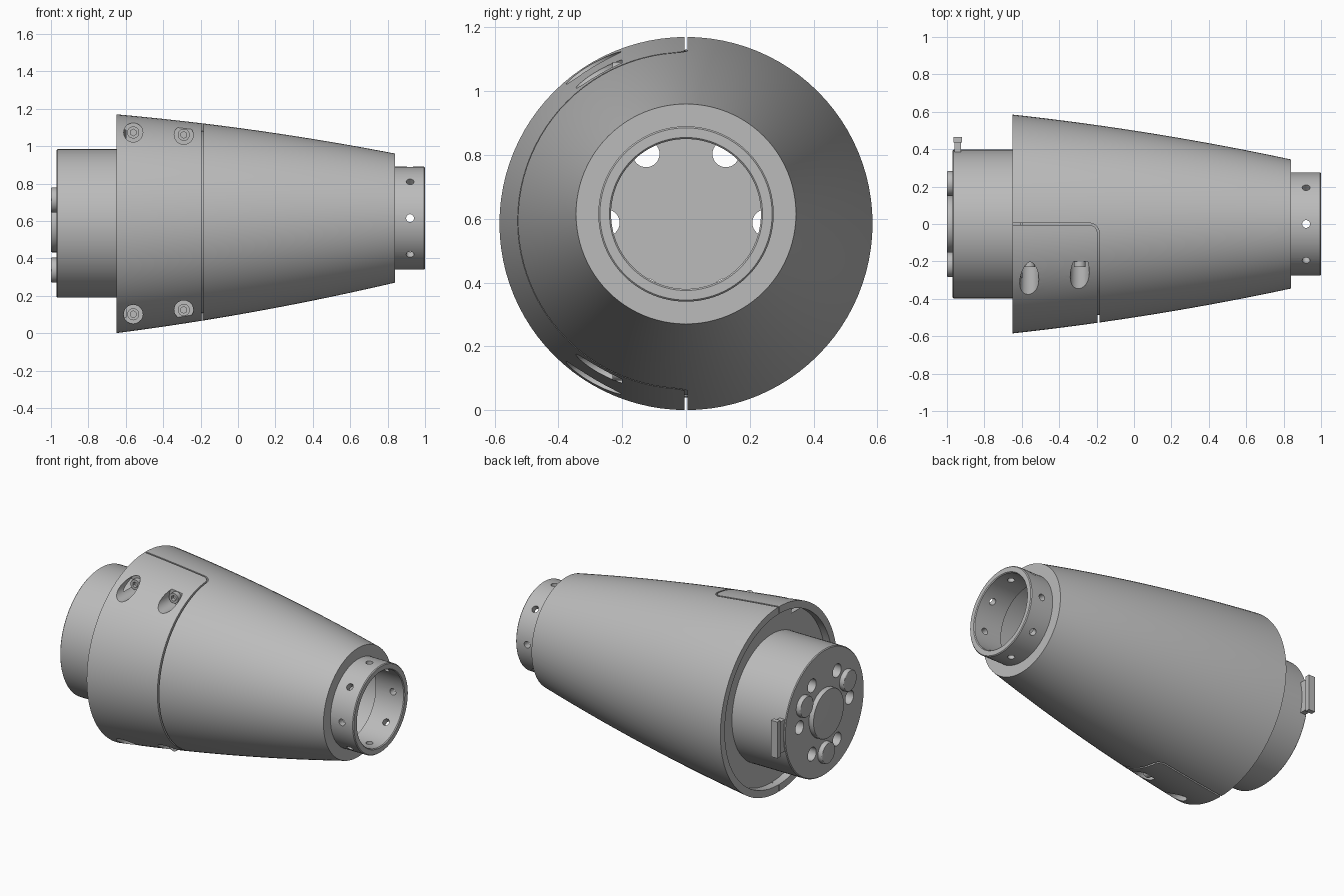
import bpy, bmesh, math
from mathutils import Matrix, Vector

cube = bpy.data.objects.get("Cube")
if cube:
    bpy.data.objects.remove(cube, do_unlink=True)

grey = bpy.data.materials.new("metal_grey")
grey.use_nodes = True
grey.diffuse_color = (0.5, 0.5, 0.5, 1)
grey.node_tree.nodes["Principled BSDF"].inputs["Base Color"].default_value = (0.5, 0.5, 0.5, 1)

REAR, NOSE = -0.65, 0.84
PLUG_Z, TUBE_Z = 0.587, 0.615


def finish(bm, name):
    bmesh.ops.recalc_face_normals(bm, faces=bm.faces)
    mesh = bpy.data.meshes.new(name)
    bm.to_mesh(mesh)
    bm.free()
    mesh.materials.append(grey)
    obj = bpy.data.objects.new(name, mesh)
    bpy.context.collection.objects.link(obj)
    return obj


def axis_z(x):
    """Height of the shell's slightly tilted axis."""
    return 0.585 + (TUBE_Z - 0.585) * (x - REAR) / (NOSE - REAR)


def shell_radius(x):
    t = x - REAR
    return 0.585 - 0.109 * t - 0.035 * t * t


def revolve(name, profile, height, closed=False, seg=96):
    """Turn (x, radius) points around the x direction."""
    bm = bmesh.new()
    rings = []
    for x, r in profile:
        z = height(x) if callable(height) else height
        rings.append([bm.verts.new((x, r * math.sin(a), z + r * math.cos(a)))
                      for a in (math.tau * i / seg for i in range(seg))])
    pairs = list(zip(rings, rings[1:]))
    if closed:
        pairs.append((rings[-1], rings[0]))
    else:
        bm.faces.new(rings[0])
        bm.faces.new(rings[-1])
    for a, b in pairs:
        for i in range(seg):
            j = (i + 1) % seg
            bm.faces.new((a[i], a[j], b[j], b[i]))
    return finish(bm, name)


def rods(name, items, radius, length, seg=32):
    """Cylinders given as (centre, direction)."""
    bm = bmesh.new()
    for centre, direction in items:
        turn = Vector(direction).to_track_quat('Z', 'Y').to_matrix().to_4x4()
        bmesh.ops.create_cone(bm, cap_ends=True, segments=seg, radius1=radius, radius2=radius,
                              depth=length, matrix=Matrix.Translation(centre) @ turn)
    return finish(bm, name)


def apply_modifier(obj, kind, **settings):
    mod = obj.modifiers.new(kind.title(), kind)
    for key, value in settings.items():
        setattr(mod, key, value)
    bpy.context.view_layer.objects.active = obj
    bpy.ops.object.modifier_apply(modifier=mod.name)


def cut(obj, cutter):
    apply_modifier(obj, 'BOOLEAN', object=cutter, operation='DIFFERENCE', solver='EXACT')
    bpy.data.objects.remove(cutter, do_unlink=True)


def box(name, centre, size):
    bm = bmesh.new()
    bmesh.ops.create_cube(bm, size=1, matrix=Matrix.Translation(centre) @ Matrix.Diagonal((*size, 1)))
    return finish(bm, name)


# Tapered hollow shell with a recessed rear end
STEPS = 24
xs = [REAR + (NOSE - REAR) * i / STEPS for i in range(STEPS + 1)]
outer = [(x, shell_radius(x)) for x in xs]
inner = [(NOSE, 0.255), (0.8, 0.255), (0.78, 0.3), (-0.6, 0.3), (-0.6, 0.54), (REAR, 0.54)]
shell = revolve("tapered_shell", outer + inner, axis_z, closed=True)

# Seam groove around the front cover, with a rounded corner
path = [(-0.8, 0.0)]
path += [(-0.24 + 0.05 * math.sin(a), -0.05 + 0.05 * math.cos(a))
         for a in (math.pi / 2 * i / 8 for i in range(9))]
path += [(-0.19, -0.8)]
bm = bmesh.new()
left, right = [], []
for i, p in enumerate(path):
    before, after = path[max(i - 1, 0)], path[min(i + 1, len(path) - 1)]
    d = (Vector(after) - Vector(before)).normalized()
    n = Vector((-d.y, d.x)) * 0.005
    left.append(bm.verts.new((p[0] + n.x, p[1] + n.y, -0.2)))
    right.append(bm.verts.new((p[0] - n.x, p[1] - n.y, -0.2)))
strip = [bm.faces.new((left[i], left[i + 1], right[i + 1], right[i])) for i in range(len(path) - 1)]
ext = bmesh.ops.extrude_face_region(bm, geom=strip)
bmesh.ops.translate(bm, vec=(0, 0, 1.6),
                    verts=[v for v in ext["geom"] if isinstance(v, bmesh.types.BMVert)])
groove = finish(bm, "groove_cutter")
core = revolve("groove_core", [(x, shell_radius(x) - 0.04) for x in (-0.9, -0.65, -0.4, -0.1, 0.2)], axis_z)
cut(groove, core)
cut(shell, groove)

# Screw pockets and socket screws in the cover
spots = [(x, axis_z(x) + side * h) for x, h in ((-0.56, 0.486), (-0.29, 0.468)) for side in (-1, 1)]
FLOOR = -0.2
cut(shell, rods("pocket_cutter", [((x, FLOOR - 0.3, z), (0, 1, 0)) for x, z in spots], 0.051, 0.6))
screws = rods("cover_screws", [((x, FLOOR - 0.01, z), (0, 1, 0)) for x, z in spots], 0.032, 0.04)
cut(screws, rods("hex_cutter", [((x, FLOOR - 0.03, z), (0, 1, 0)) for x, z in spots], 0.018, 0.04, 6))

# Nose tube with a ring of radial holes
tube = revolve("nose_tube", [(0.8, 0.275), (0.995, 0.275), (1.0, 0.27), (1.0, 0.24),
                             (0.995, 0.235), (0.8, 0.235)], TUBE_Z, closed=True)
ring = []
for i in range(8):
    a = math.tau * i / 8
    d = Vector((0, math.sin(a), math.cos(a)))
    ring.append((Vector((0.92, 0, TUBE_Z)) + d * 0.26, d))
cut(tube, rods("tube_hole_cutter", ring, 0.021, 0.16, 20))


# Rear plug with six through holes
def on_face(x, degrees, r=0.25):
    a = math.radians(degrees)
    return Vector((x, r * math.cos(a), PLUG_Z + r * math.sin(a)))


plug = revolve("rear_plug", [(-0.97, 0.392), (-0.965, 0.397), (-0.58, 0.397)], PLUG_Z)
cut(plug, rods("plug_hole_cutter", [(on_face(-0.8, 60 * i), (1, 0, 0)) for i in range(6)], 0.042, 0.8))

# Raised contacts on the plug face
contacts = rods("small_contacts", [(on_face(-0.98, a), (1, 0, 0)) for a in (30, 150, 270)], 0.067, 0.04)
centre = rods("centre_contact", [((-0.98, 0, PLUG_Z), (1, 0, 0))], 0.155, 0.04, 64)
for obj in (contacts, centre):
    apply_modifier(obj, 'BEVEL', width=0.007, segments=3, limit_method='ANGLE', angle_limit=1.0)

# Key tab on the back of the plug
box("key_tab", (-0.943, 0.41, PLUG_Z), (0.036, 0.11, 0.2))
box("key_tab_lip", (-0.943, 0.45, PLUG_Z), (0.046, 0.03, 0.23))

# Smooth shading with sharp edges
bpy.ops.object.select_all(action='DESELECT')
for obj in (shell, tube, plug, screws, contacts, centre):
    obj.select_set(True)
bpy.context.view_layer.objects.active = shell
bpy.ops.object.shade_smooth_by_angle(angle=math.radians(30))
